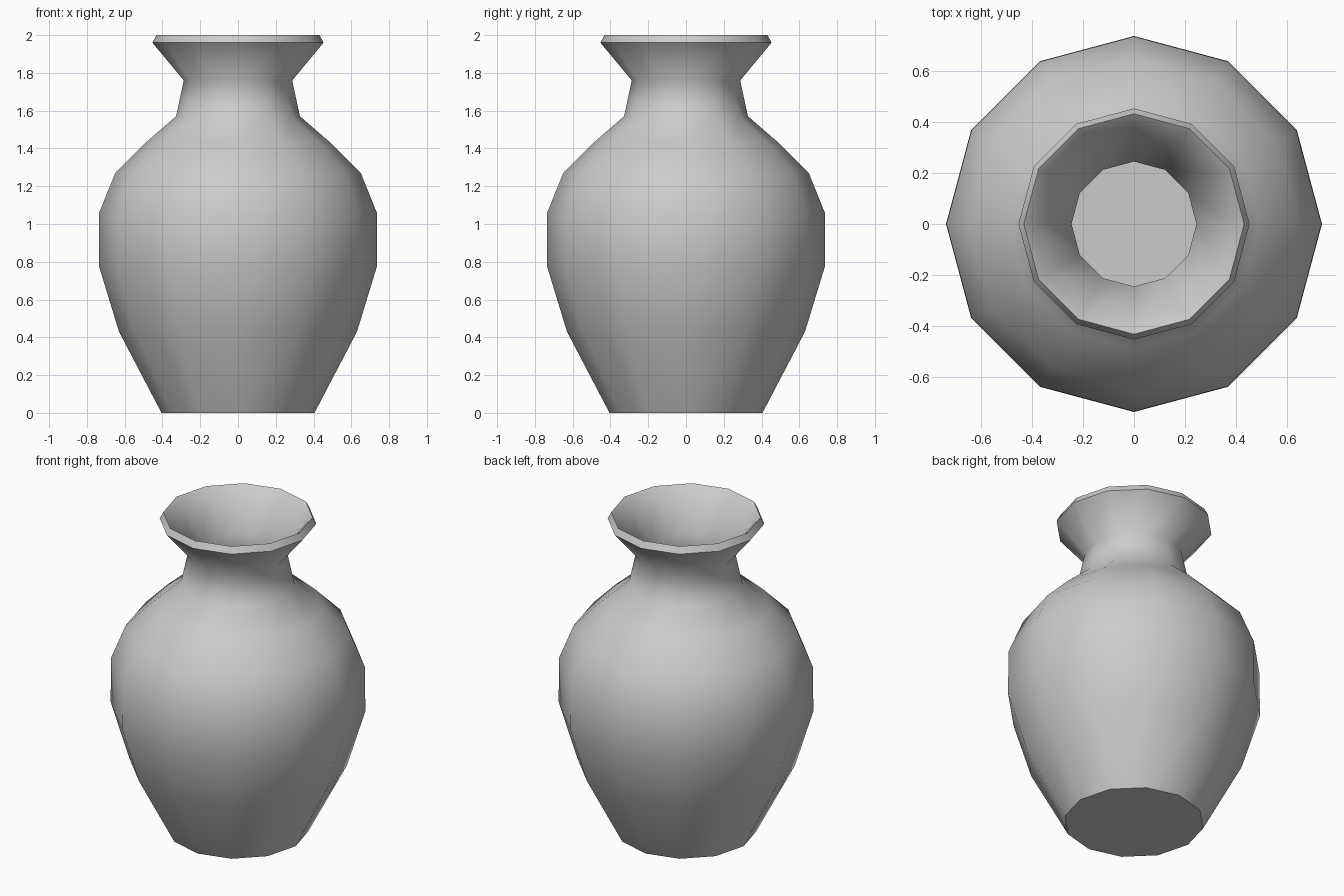
import bpy, bmesh
from math import cos, sin, pi, radians

if "Cube" in bpy.data.objects:
    bpy.data.objects.remove(bpy.data.objects["Cube"])

SIDES = 12

# Outer wall from foot to lip, then inner wall back down to the floor (radius, z)
outer = [(0.405, 0.0), (0.63, 0.43), (0.737, 0.78), (0.735, 1.06), (0.65, 1.27),
         (0.49, 1.43), (0.328, 1.57), (0.287, 1.76), (0.453, 1.96), (0.432, 2.0)]
inner = [(0.408, 1.98), (0.245, 1.765), (0.285, 1.55), (0.46, 1.395), (0.61, 1.245),
         (0.693, 1.05), (0.695, 0.785), (0.59, 0.445), (0.385, 0.05)]

bm = bmesh.new()
rings = [[bm.verts.new((r * cos(2 * pi * i / SIDES), r * sin(2 * pi * i / SIDES), z))
          for i in range(SIDES)] for r, z in outer + inner]

# Walls
for a, b in zip(rings, rings[1:]):
    for i in range(SIDES):
        j = (i + 1) % SIDES
        bm.faces.new((a[i], a[j], b[j], b[i]))

# Foot underside and inside floor
bm.faces.new(rings[0][::-1])
bm.faces.new(rings[-1])
bmesh.ops.recalc_face_normals(bm, faces=bm.faces)

mesh = bpy.data.meshes.new("vase")
bm.to_mesh(mesh)
bm.free()
vase = bpy.data.objects.new("vase", mesh)
bpy.context.collection.objects.link(vase)

# Smooth walls, crisp foot edge
bpy.context.view_layer.objects.active = vase
vase.select_set(True)
bpy.ops.object.shade_smooth_by_angle(angle=radians(58))
